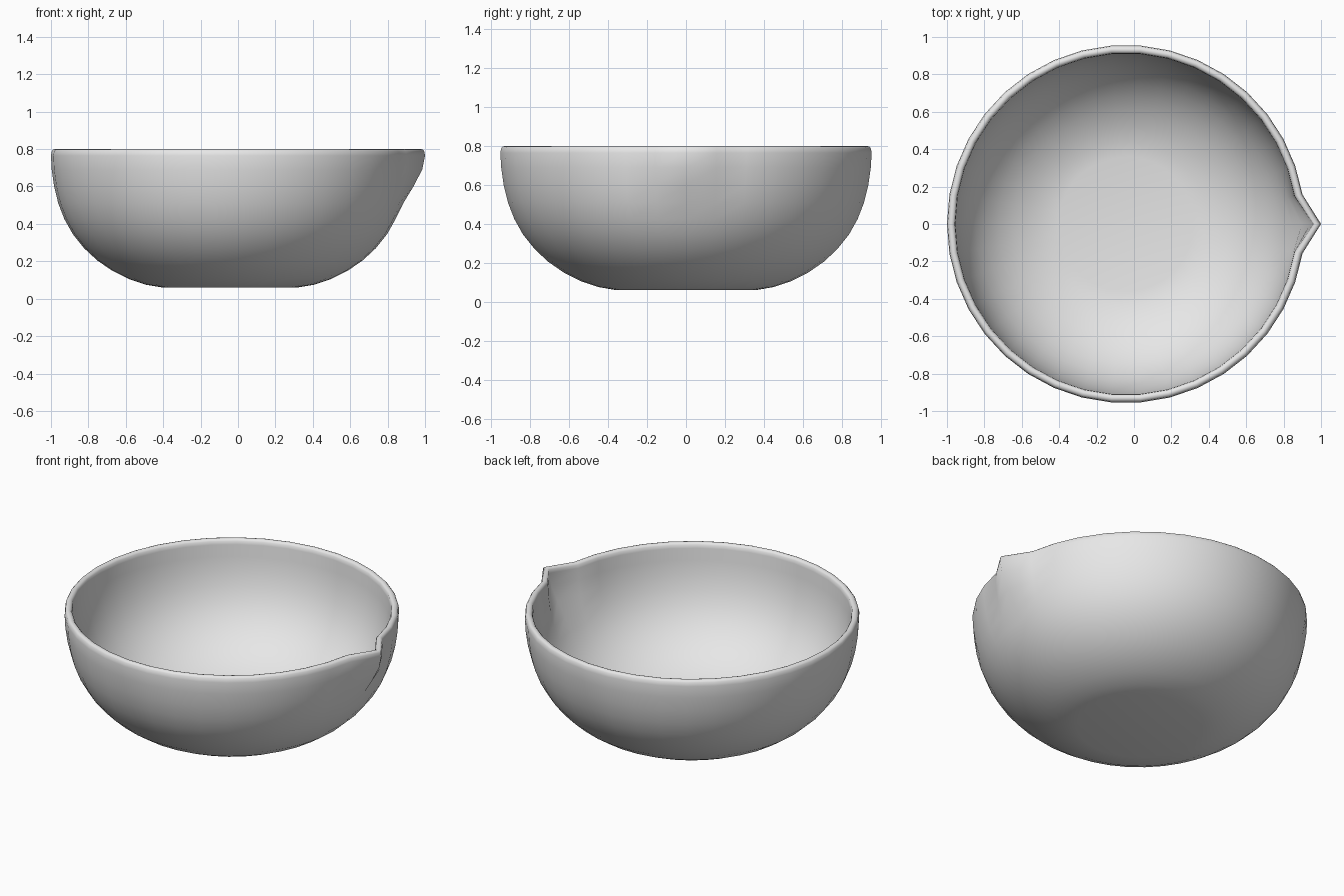
import bpy
import bmesh
from math import sin, cos, tau
from mathutils import Vector

if "Cube" in bpy.data.objects:
    bpy.data.objects.remove(bpy.data.objects["Cube"])

SEGMENTS = 38
CENTRE_X = -0.043
THICKNESS = 0.045
TIP_X = 1.0

clay = bpy.data.materials.new("light_grey")
clay.use_nodes = True
grey = (0.8, 0.8, 0.8, 1)
clay.diffuse_color = grey
clay.node_tree.nodes["Principled BSDF"].inputs["Base Color"].default_value = grey

# Outer wall profile (radius, height), from base to just under the rim
outer = [Vector(p) for p in (
    (0.36, 0.06), (0.45, 0.075), (0.54, 0.105), (0.63, 0.15), (0.71, 0.205),
    (0.78, 0.27), (0.84, 0.345), (0.885, 0.425), (0.918, 0.51),
    (0.94, 0.6), (0.953, 0.69), (0.957, 0.765))]


def inward(i):
    """Point of the outer profile pushed in by the wall thickness."""
    if i == 0:
        return outer[0] + Vector((0, THICKNESS))
    t = (outer[min(i + 1, len(outer) - 1)] - outer[i - 1]).normalized()
    return outer[i] + Vector((-t.y, t.x)) * THICKNESS


inner = [inward(i) for i in range(len(outer))]
rim = [Vector(p) for p in ((0.953, 0.788), (0.945, 0.797), (0.934, 0.8),
                           (0.923, 0.797), (0.915, 0.788))]
profile = outer + rim + inner[::-1]


def spout_shift(z):
    """Outward pull of the front seam, fading out down the wall."""
    t = max(0, min(1, (z - 0.45) / 0.31))
    return (TIP_X - CENTRE_X - 0.957) * t * t * (3 - 2 * t)


# Bowl: rings around the axis, with one seam pulled out into the spout
bm = bmesh.new()
rings = []
for r, z in profile:
    ring = []
    for k in range(SEGMENTS):
        a = tau * k / SEGMENTS
        x = CENTRE_X + r * cos(a) + (spout_shift(z) if k == 0 else 0)
        ring.append(bm.verts.new((x, r * sin(a), z)))
    rings.append(ring)
for low, high in zip(rings, rings[1:]):
    for k in range(SEGMENTS):
        n = (k + 1) % SEGMENTS
        bm.faces.new((low[k], low[n], high[n], high[k]))
bm.faces.new(rings[0][::-1])   # underside
bm.faces.new(rings[-1])        # inner floor
bmesh.ops.recalc_face_normals(bm, faces=bm.faces)
for face in bm.faces:
    face.smooth = True

mesh = bpy.data.meshes.new("pouring_bowl")
bm.to_mesh(mesh)
bm.free()
mesh.materials.append(clay)
bowl = bpy.data.objects.new("pouring_bowl", mesh)
bpy.context.collection.objects.link(bowl)
